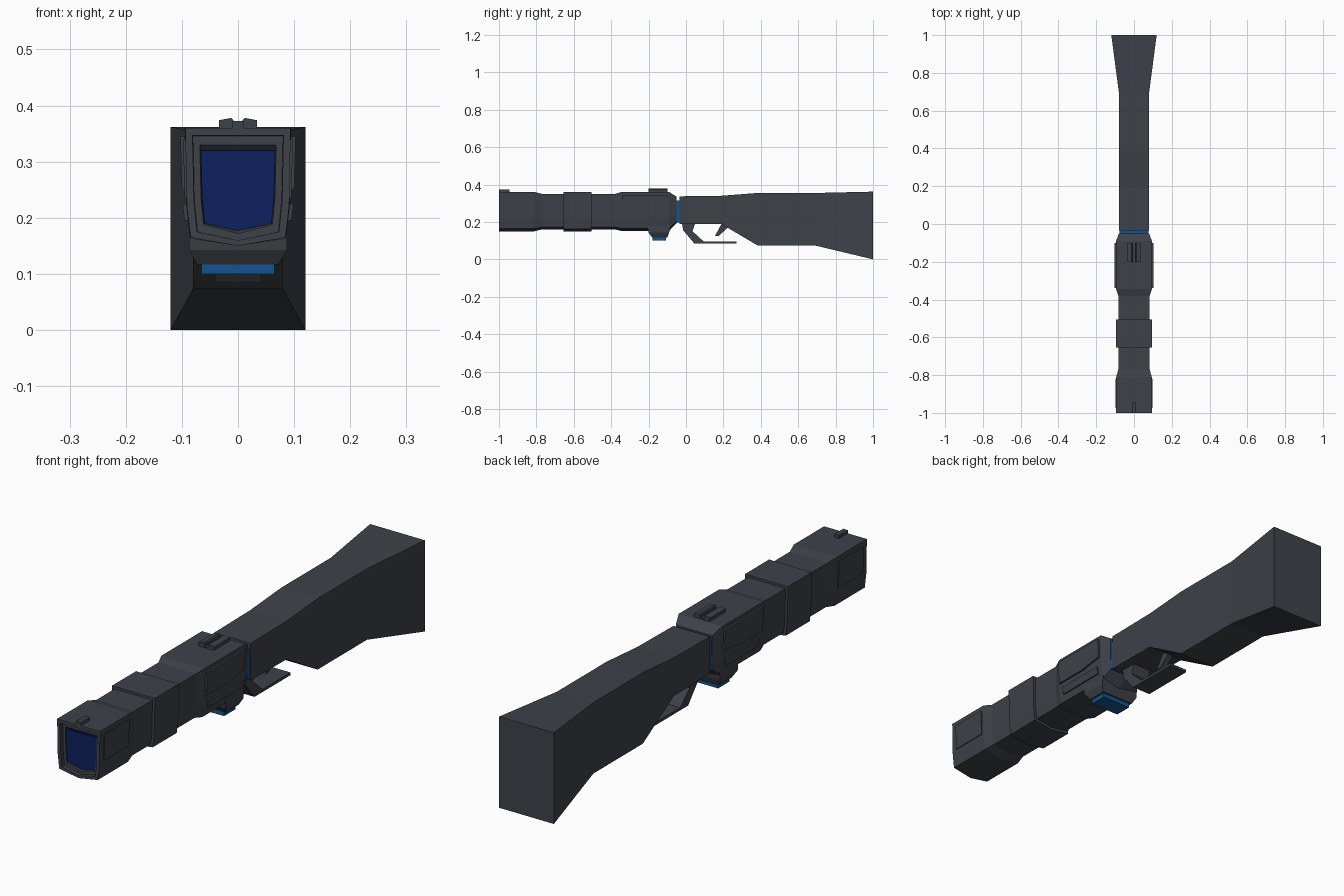
import bpy, bmesh


def material(name, rgb):
    m = bpy.data.materials.new(name)
    m.diffuse_color = (*rgb, 1)
    return m


DARK = material("dark_grey", (0.047, 0.054, 0.066))
NAVY = material("lens_blue", (0.004, 0.015, 0.115))
BLUE = material("glow_blue", (0.006, 0.09, 0.28))


def loft(name, rings, mat=DARK):
    """Skin a list of equal-length rings of (x, y, z) points and cap both ends."""
    bm = bmesh.new()
    vs = [[bm.verts.new(p) for p in r] for r in rings]
    n = len(vs[0])
    for a, b in zip(vs, vs[1:]):
        for i in range(n):
            j = (i + 1) % n
            bm.faces.new((a[i], a[j], b[j], b[i]))
    bm.faces.new(vs[0])
    bm.faces.new(vs[-1])
    bmesh.ops.recalc_face_normals(bm, faces=bm.faces)
    me = bpy.data.meshes.new(name)
    bm.to_mesh(me)
    bm.free()
    me.materials.append(mat)
    ob = bpy.data.objects.new(name, me)
    bpy.context.collection.objects.link(ob)
    return ob


def shield(y, w, top, side, low, bottom):
    """Flat-topped section with a shallow V underneath."""
    half = [(w, top), (w * 0.97, side), (w * 0.9, low)]
    pts = half + [(0, bottom)] + [(-x, z) for x, z in reversed(half)]
    return [(x, y, z) for x, z in pts]


def rect(y, w, z0, z1):
    return [(-w, y, z0), (w, y, z0), (w, y, z1), (-w, y, z1)]


def slab(name, pts, mat=DARK):
    """Side profile of (y, z, half width) spanning both sides of the model."""
    return loft(name, [[(s * w, y, z) for y, z, w in pts] for s in (-1, 1)], mat)


def box(name, x0, x1, y0, y1, z0, z1, mat=DARK):
    return loft(name, [[(x0, y, z0), (x1, y, z0), (x1, y, z1), (x0, y, z1)]
                       for y in (y0, y1)], mat)


# Barrel: recessed muzzle, muzzle block, thin tube
loft("barrel", [
    shield(-0.975, 0.066, 0.32, 0.235, 0.19, 0.177),
    shield(-0.985, 0.068, 0.33, 0.235, 0.188, 0.172),
    shield(-0.985, 0.08, 0.346, 0.23, 0.175, 0.16),
    shield(-1.0, 0.081, 0.347, 0.23, 0.175, 0.16),
    shield(-1.0, 0.094, 0.36, 0.22, 0.165, 0.15),
    shield(-0.81, 0.094, 0.36, 0.22, 0.165, 0.15),
    shield(-0.77, 0.083, 0.35, 0.22, 0.172, 0.16),
    shield(-0.30, 0.083, 0.35, 0.22, 0.172, 0.16),
])
loft("muzzle_lens", [shield(y, 0.066, 0.32, 0.235, 0.19, 0.177) for y in (-0.982, -0.97)], NAVY)

# Barrel band
loft("barrel_band", [shield(y, 0.094, 0.36, 0.22, 0.163, 0.15) for y in (-0.655, -0.505)])

# Receiver with tapered ends
loft("receiver", [
    shield(-0.38, 0.083, 0.35, 0.22, 0.172, 0.16),
    shield(-0.345, 0.095, 0.36, 0.22, 0.165, 0.152),
    shield(-0.09, 0.095, 0.36, 0.22, 0.165, 0.152),
    shield(-0.05, 0.08, 0.335, 0.24, 0.205, 0.195),
])

# Raised side panels (each slab shows on both sides)
slab("receiver_panel", [(-0.34, 0.345, 0.103), (-0.34, 0.25, 0.1), (-0.2, 0.25, 0.1),
                        (-0.1, 0.265, 0.1), (-0.1, 0.345, 0.103)])
slab("receiver_rail", [(-0.32, 0.225, 0.099), (-0.32, 0.195, 0.095),
                       (-0.11, 0.195, 0.095), (-0.11, 0.225, 0.099)])
slab("muzzle_panel", [(-0.975, 0.34, 0.098), (-0.975, 0.235, 0.095),
                      (-0.82, 0.235, 0.095), (-0.82, 0.34, 0.098)])

# Sights
box("front_sight", -0.01, 0.01, -1.0, -0.945, 0.355, 0.373)
box("rear_sight_base", -0.034, 0.034, -0.2, -0.1, 0.355, 0.364)
for s, side in ((-1, "left"), (1, "right")):
    loft("rear_sight_" + side, [[(s * 0.008, y, 0.36), (s * 0.034, y, 0.36), (s * 0.034, y, 0.374),
                                 (s * 0.012, y, 0.378), (s * 0.008, y, 0.374)] for y in (-0.2, -0.1)])

# Lamp under the receiver
lamp = [(0.18, 0.087, -0.205, -0.085), (0.143, 0.087, -0.2, -0.09), (0.117, 0.073, -0.182, -0.1)]
loft("lamp_mount", [[(-w, a, z), (w, a, z), (w, b, z), (-w, b, z)] for z, w, a, b in lamp])
box("lamp", -0.065, 0.065, -0.18, -0.108, 0.1, 0.12, BLUE)

# Glowing collar between receiver and stock
box("collar", -0.077, 0.077, -0.052, -0.028, 0.197, 0.315, BLUE)

# Stock
loft("stock", [rect(-0.035, 0.08, 0.19, 0.337), rect(0.19, 0.08, 0.188, 0.34),
               rect(0.385, 0.08, 0.073, 0.355), rect(0.695, 0.08, 0.073, 0.355),
               rect(1.0, 0.12, 0.0, 0.362)])

# Trigger and open guard
slab("trigger", [(y, z, 0.012) for y, z in
                 ((0.19, 0.19), (0.155, 0.125), (0.175, 0.125), (0.235, 0.18))])
slab("trigger_guard", [(y, z, 0.041) for y, z in
                       ((-0.022, 0.195), (-0.015, 0.155), (0.045, 0.084), (0.27, 0.084),
                        (0.27, 0.095), (0.095, 0.095), (0.035, 0.15), (0.05, 0.195))])
